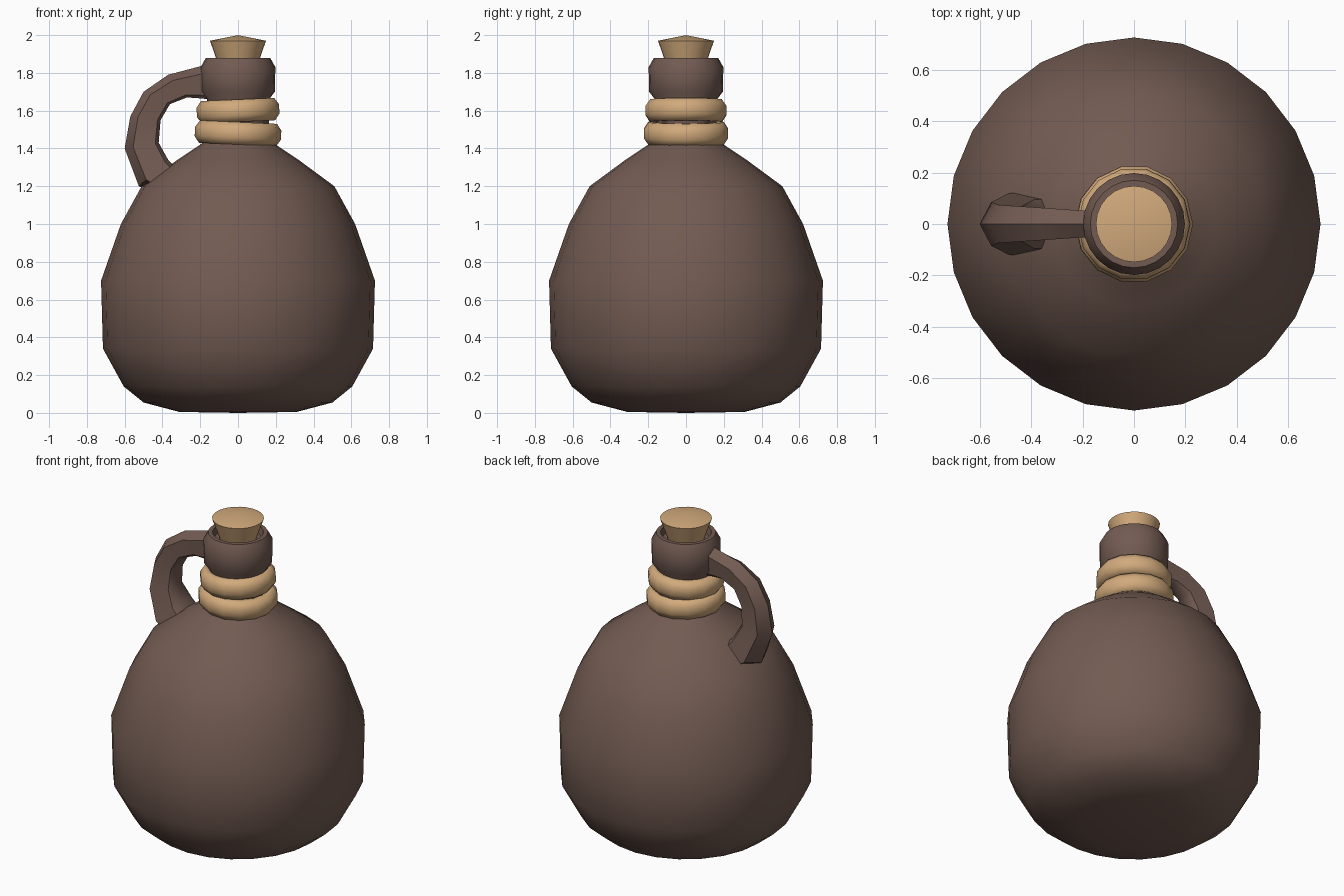
import bpy, bmesh
from math import sin, cos, pi, radians

if "Cube" in bpy.data.objects:
    bpy.data.objects.remove(bpy.data.objects["Cube"])


def material(name, rgb):
    m = bpy.data.materials.new(name)
    m.diffuse_color = (*rgb, 1)
    m.use_nodes = True
    m.node_tree.nodes["Principled BSDF"].inputs["Base Color"].default_value = m.diffuse_color
    return m


CLAY = material("clay", (0.17, 0.105, 0.085))
TAN = material("tan", (0.64, 0.40, 0.20))


def finish(name, bm, mat, angle=45):
    bmesh.ops.remove_doubles(bm, verts=bm.verts, dist=1e-5)
    bmesh.ops.recalc_face_normals(bm, faces=bm.faces)
    me = bpy.data.meshes.new(name)
    bm.to_mesh(me)
    bm.free()
    me.materials.append(mat)
    ob = bpy.data.objects.new(name, me)
    bpy.context.collection.objects.link(ob)
    bpy.ops.object.select_all(action='DESELECT')
    ob.select_set(True)
    bpy.context.view_layer.objects.active = ob
    bpy.ops.object.shade_smooth_by_angle(angle=radians(angle))
    return ob


def lathe(name, profile, sides, mat, closed=False, angle=45):
    bm = bmesh.new()
    vs = [bm.verts.new((r, 0, z)) for r, z in profile]
    n = len(vs)
    es = [bm.edges.new((vs[i], vs[(i + 1) % n])) for i in range(n if closed else n - 1)]
    bmesh.ops.spin(bm, geom=vs + es, cent=(0, 0, 0), axis=(0, 0, 1),
                   angle=2 * pi, steps=sides, use_merge=True)
    return finish(name, bm, mat, angle)


# Jug body with neck and lip
lathe("jug_body", [(0, 0), (0.31, 0.005), (0.50, 0.055), (0.605, 0.14), (0.715, 0.34),
                   (0.725, 0.70), (0.62, 1.0), (0.51, 1.2), (0.32, 1.34), (0.20, 1.42),
                   (0.165, 1.45), (0.165, 1.66), (0.195, 1.70), (0.198, 1.83),
                   (0.17, 1.88), (0.145, 1.88), (0.135, 1.84), (0, 1.84)], 24, CLAY)

# Cork stopper
lathe("cork", [(0, 1.83), (0.10, 1.83), (0.148, 1.97), (0, 2.0)], 24, TAN)

# Two tilted cord rings round the neck
for name, z, r, tilt in (("lower_ring", 1.48, 0.187, 2.5), ("upper_ring", 1.60, 0.177, -2.5)):
    prof = [(r + 0.045 * cos(a), 0.064 * sin(a)) for a in (2 * pi * (i + 0.5) / 8 for i in range(8))]
    ring = lathe(name, prof, 14, TAN, closed=True, angle=60)
    ring.location = (0, 0, z)
    ring.rotation_euler = (0, radians(tilt), 0)

# Handle: outer point, inner point and half width at each station
stations = [((-0.15, 1.845), (-0.15, 1.66), 0.05), ((-0.20, 1.835), (-0.20, 1.665), 0.052),
            ((-0.37, 1.79), (-0.27, 1.67), 0.062), ((-0.50, 1.70), (-0.36, 1.635), 0.07),
            ((-0.57, 1.57), (-0.41, 1.55), 0.075), ((-0.60, 1.40), (-0.42, 1.43), 0.085),
            ((-0.525, 1.20), (-0.37, 1.34), 0.12), ((-0.45, 1.16), (-0.32, 1.29), 0.12)]
section = [(0, 0), (0.25, 1), (0.9, 0.8), (1, 0.5), (1, -0.5), (0.9, -0.8), (0.25, -1)]
bm = bmesh.new()
rows = [[bm.verts.new((o[0] + (i[0] - o[0]) * t, w * s, o[1] + (i[1] - o[1]) * t))
         for t, s in section] for o, i, w in stations]
n = len(section)
for a, b in zip(rows, rows[1:]):
    for k in range(n):
        bm.faces.new((a[k], a[(k + 1) % n], b[(k + 1) % n], b[k]))
bm.faces.new(rows[0])
bm.faces.new(rows[-1])
finish("handle", bm, CLAY, 35)
